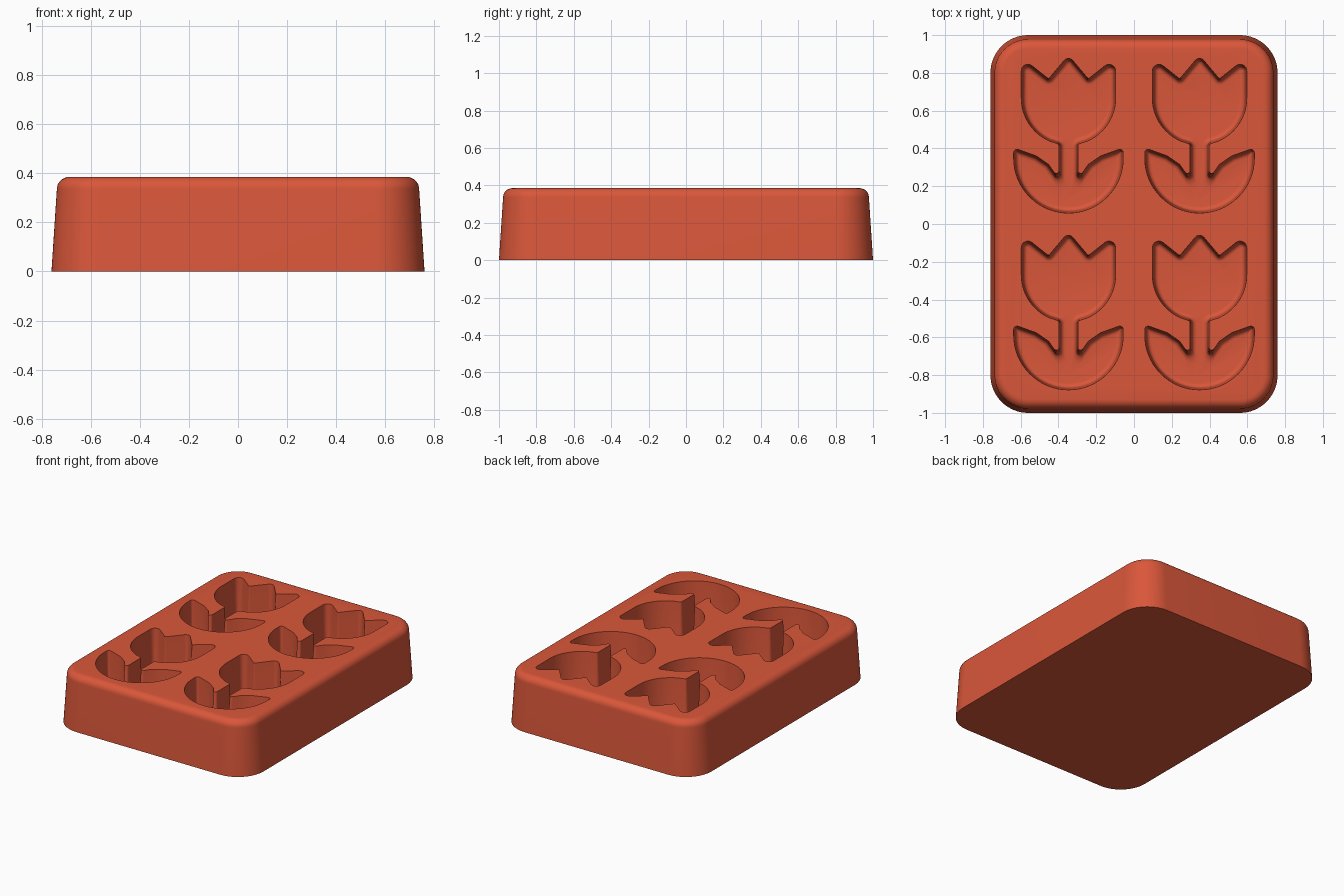
import bpy, bmesh, math
from mathutils import Vector

if "Cube" in bpy.data.objects:
    bpy.data.objects.remove(bpy.data.objects["Cube"])

HEIGHT, FLOOR = 0.385, 0.075

clay = bpy.data.materials.new("terracotta red")
clay.use_nodes = True
colour = (0.70, 0.095, 0.042, 1)
clay.diffuse_color = colour
clay.node_tree.nodes["Principled BSDF"].inputs["Base Color"].default_value = colour


def inset(corners, d):
    """Move a counter-clockwise outline of (x, y, radius) inwards by d."""
    out = []
    for i, (x, y, r) in enumerate(corners):
        p = Vector((x, y))
        a = (p - Vector(corners[i - 1][:2])).normalized()
        b = (Vector(corners[(i + 1) % len(corners)][:2]) - p).normalized()
        na, nb = Vector((-a.y, a.x)), Vector((-b.y, b.x))
        q = p + (na + nb) * d / (1 + na.dot(nb))
        turn = 1 if a.x * b.y - a.y * b.x > 0 else -1
        out.append((q.x, q.y, max(r - turn * d, 0.004) if r else 0))
    return out


def rounded(corners, steps):
    """Replace each corner that has a radius by an arc."""
    pts = []
    for i, (x, y, r) in enumerate(corners):
        p = Vector((x, y))
        if not r:
            pts.append(p)
            continue
        u = Vector(corners[i - 1][:2]) - p
        v = Vector(corners[(i + 1) % len(corners)][:2]) - p
        half = u.angle(v) / 2
        t = min(r / math.tan(half), u.length * 0.48, v.length * 0.48)
        r = t * math.tan(half)
        mid = (u.normalized() + v.normalized()).normalized()
        centre = p + mid * (r / math.sin(half))
        start = p + u.normalized() * t - centre
        end = p + v.normalized() * t - centre
        sweep = start.angle_signed(end)
        for k in range(steps + 1):
            ang = -sweep * k / steps
            c, s = math.cos(ang), math.sin(ang)
            pts.append(centre + Vector((start.x * c - start.y * s,
                                        start.x * s + start.y * c)))
    return pts


def loft(bm, corners, profile, steps, offset=(0, 0)):
    """Stack insets of an outline, (inset, z) from top to bottom, and cap it."""
    rings = []
    for d, z in profile:
        pts = rounded(inset(corners, d), steps)
        rings.append([bm.verts.new((p.x + offset[0], p.y + offset[1], z)) for p in pts])
    n = len(rings[0])
    for up, low in zip(rings, rings[1:]):
        for i in range(n):
            j = (i + 1) % n
            bm.faces.new((low[i], low[j], up[j], up[i]))
    bm.faces.new(rings[0])
    bm.faces.new(rings[-1][::-1])


def make_object(name, bm):
    bmesh.ops.recalc_face_normals(bm, faces=bm.faces)
    mesh = bpy.data.meshes.new(name)
    bm.to_mesh(mesh)
    bm.free()
    mesh.materials.append(clay)
    obj = bpy.data.objects.new(name, mesh)
    bpy.context.collection.objects.link(obj)
    return obj


def arc(cy, radius, a0, a1, n):
    angles = [math.radians(a0 + (a1 - a0) * k / n) for k in range(n + 1)]
    return [(radius * math.cos(a), cy + radius * math.sin(a), 0) for a in angles]


# Tray block: drafted sides, rounded corners and a rounded top edge
block = [(-0.76, -1, 0.2), (0.76, -1, 0.2), (0.76, 1, 0.2), (-0.76, 1, 0.2)]
R, DRAFT = 0.05, 0.022
edge = [(DRAFT + R * (1 - math.cos(a)), HEIGHT - R + R * math.sin(a))
        for a in (math.radians(90 - 11.25 * k) for k in range(9))]
bm = bmesh.new()
loft(bm, block, edge + [(0, 0)], 16)
tray = make_object("mould_tray", bm)

# Tulip outline, right half from the bottom up: leaves, stem, cup, petals
half = arc(-0.12, 0.29, -90, 0, 16)
half += [(0.29, -0.065, 0.018), (0.17, -0.108, 0), (0.105, -0.153, 0),
         (0.05, -0.232, 0.015), (0.05, -0.045, 0.015)]
half += arc(0.2, 0.25, -66, 0, 12)
half += [(0.25, 0.415, 0.035), (0.105, 0.3, 0.008), (0, 0.425, 0.03)]
tulip = half + [(-x, y, r) for x, y, r in half[-2:0:-1]]

# Cavity profile: slight draft and a fillet into the floor
F, LEAN = 0.025, 0.01
wall = [(0, HEIGHT + 0.05), (0, HEIGHT)]
wall += [(LEAN + F * (1 - math.cos(a)), FLOOR + F * (1 - math.sin(a)))
         for a in (math.radians(15 * k) for k in range(7))]
bm = bmesh.new()
for cx in (-0.347, 0.347):
    for cy in (-0.468, 0.468):
        loft(bm, tulip, wall, 5, (cx, cy))
cutter = make_object("tulip_cutter", bm)
cutter.hide_render = True

# Cut the cavities, then drop the cutter
cut = tray.modifiers.new("tulip_cavities", "BOOLEAN")
cut.operation = "DIFFERENCE"
cut.solver = "EXACT"
cut.object = cutter
for o in bpy.context.selected_objects:
    o.select_set(False)
bpy.context.view_layer.objects.active = tray
tray.select_set(True)
bpy.ops.object.modifier_apply(modifier=cut.name)
bpy.data.objects.remove(cutter)
bpy.ops.object.shade_smooth_by_angle(angle=math.radians(32))
